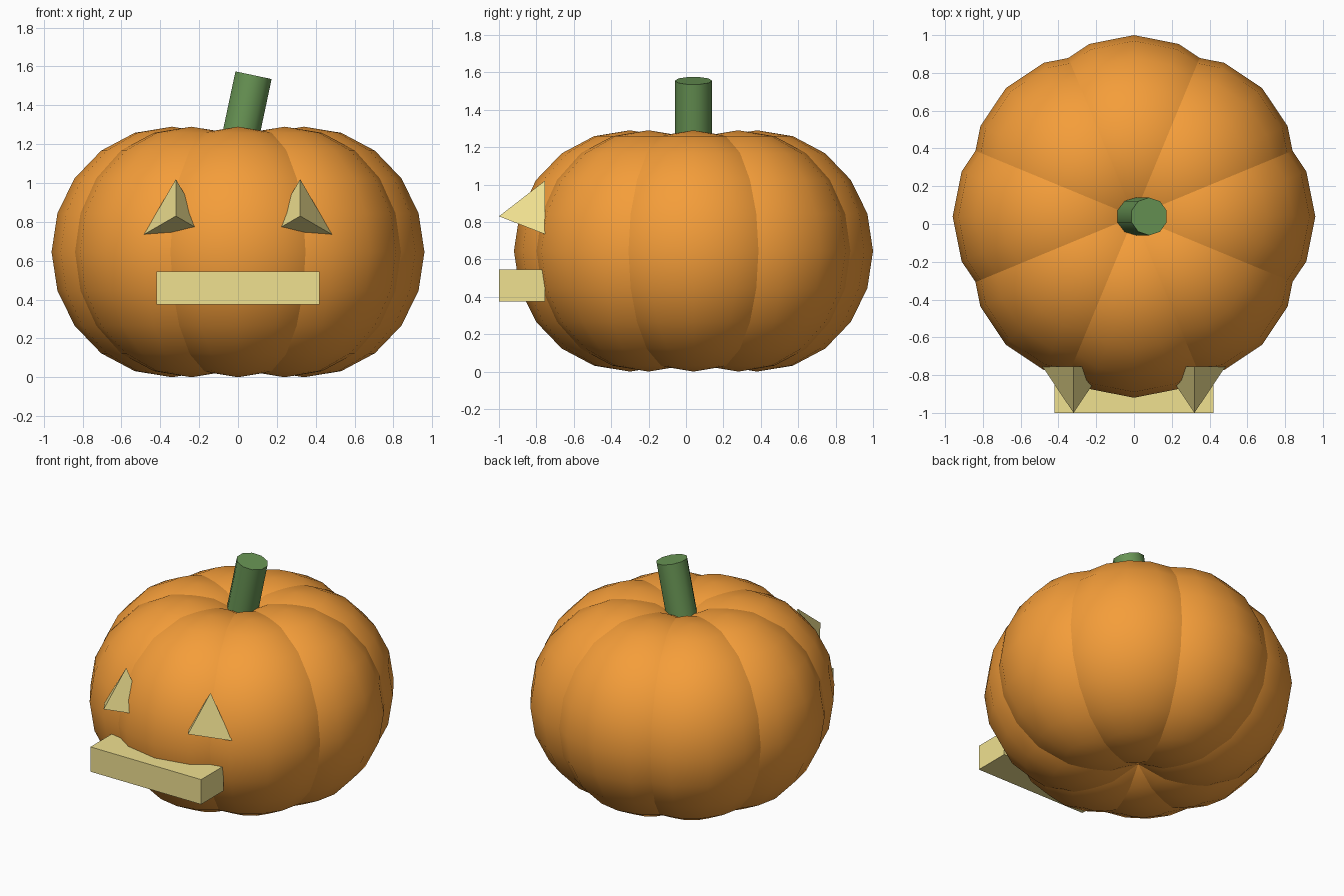
import bpy
from math import radians, sin, cos, tan, pi

if "Cube" in bpy.data.objects:
    bpy.data.objects.remove(bpy.data.objects["Cube"])

CENTRE_Y = 0.04


def material(name, rgb):
    m = bpy.data.materials.new(name)
    m.diffuse_color = (*rgb, 1)
    m.use_nodes = True
    m.node_tree.nodes["Principled BSDF"].inputs["Base Color"].default_value = m.diffuse_color
    return m


def finish(name, mat):
    ob = bpy.context.object
    ob.name = name
    ob.data.materials.append(mat)
    return ob


orange = material("orange skin", (0.91, 0.34, 0.042))
green = material("green stem", (0.14, 0.30, 0.09))
yellow = material("pale yellow", (0.87, 0.75, 0.28))

# Body: eight overlapping ellipsoid lobes in a ring
for i in range(8):
    a = i * pi / 4
    bpy.ops.mesh.primitive_uv_sphere_add(
        segments=16, ring_count=10, radius=1,
        location=(0.34 * cos(a), CENTRE_Y + 0.34 * sin(a), 0.645))
    lobe = finish(f"lobe_{i + 1}", orange)
    lobe.scale = (0.62, 0.62, 0.645)
    bpy.ops.object.shade_smooth()

# Stem: ten-sided cylinder leaning towards +x
tilt, length = radians(12), 0.46
top_x, top_z = 0.08, 1.555
bpy.ops.mesh.primitive_cylinder_add(
    vertices=10, radius=0.1, depth=length,
    location=(top_x - sin(tilt) * length / 2, CENTRE_Y,
              top_z - cos(tilt) * length / 2),
    rotation=(0, tilt, 0))
finish("stem", green)
bpy.ops.object.shade_smooth_by_angle(angle=radians(40))

# Eyes: three-sided pyramids pointing forward
for side, label in ((-1, "left"), (1, "right")):
    bpy.ops.mesh.primitive_cone_add(
        vertices=3, radius1=0.19, radius2=0, depth=0.245,
        location=(side * 0.32, -0.8775, 0.83), rotation=(pi / 2, 0, 0))
    finish(f"{label}_eye", yellow)

# Mouth: flat bar
bpy.ops.mesh.primitive_cube_add(size=1, location=(0, -0.8775, 0.46))
mouth = finish("mouth", yellow)
mouth.scale = (0.84, 0.245, 0.17)
